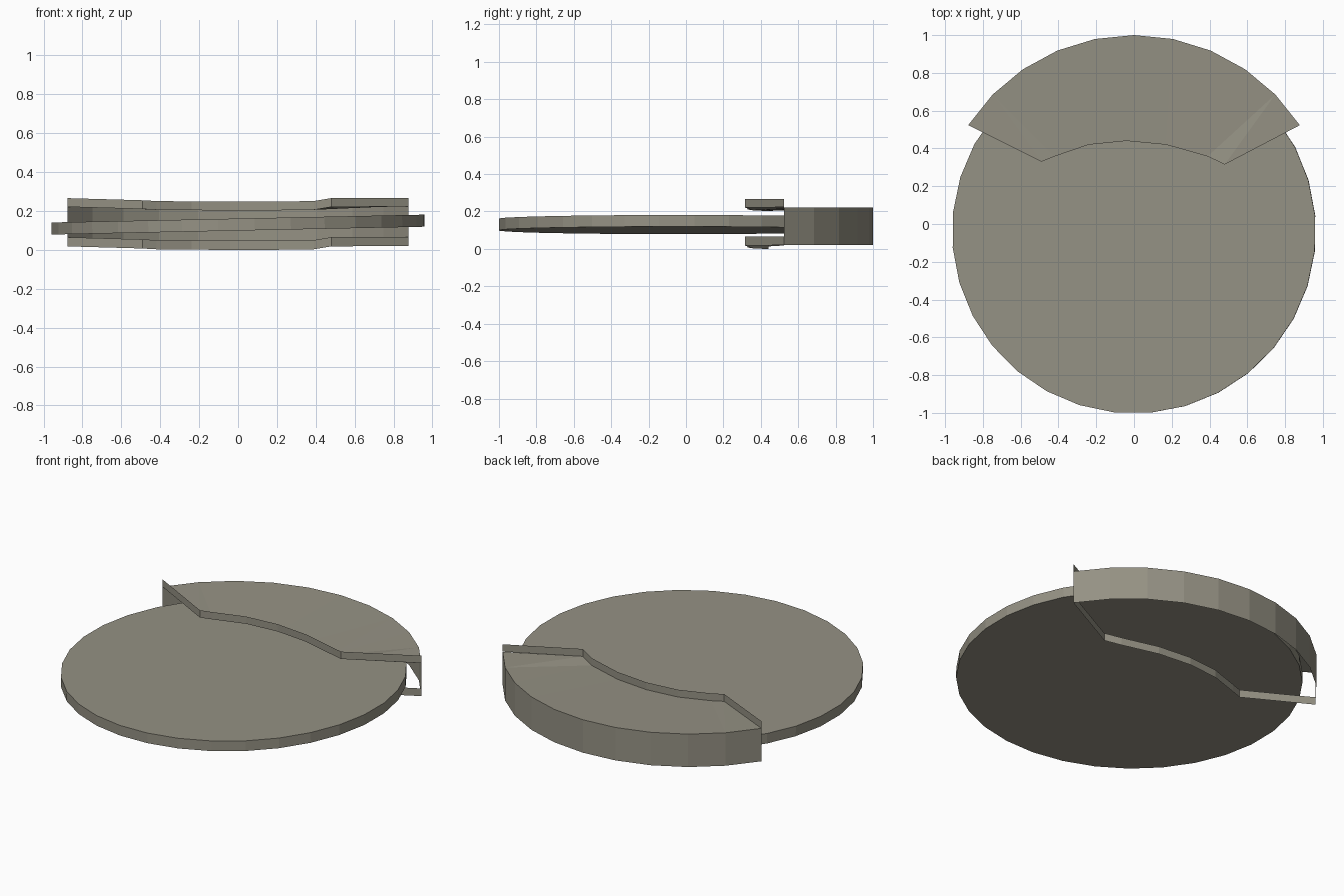
import bpy, bmesh, math
from mathutils import Matrix

if "Cube" in bpy.data.objects:
    bpy.data.objects.remove(bpy.data.objects["Cube"])

metal = bpy.data.materials.new("warm grey metal")
metal.diffuse_color = (0.30, 0.285, 0.23, 1)
metal.use_nodes = True
metal.node_tree.nodes["Principled BSDF"].inputs["Base Color"].default_value = metal.diffuse_color


def finish(name, bm):
    me = bpy.data.meshes.new(name)
    bm.to_mesh(me)
    bm.free()
    me.materials.append(metal)
    ob = bpy.data.objects.new(name, me)
    bpy.context.collection.objects.link(ob)
    return ob


def ribbon(name, path, low, high):
    """Open vertical sheet along path between two height lists."""
    bm = bmesh.new()
    a = [bm.verts.new((x, y, z)) for (x, y), z in zip(path, low)]
    b = [bm.verts.new((x, y, z)) for (x, y), z in zip(path, high)]
    for i in range(len(path) - 1):
        bm.faces.new((a[i], a[i + 1], b[i + 1], b[i]))
    return finish(name, bm)


# Slightly tilted round disc
bm = bmesh.new()
bmesh.ops.create_cone(bm, cap_ends=True, segments=32, radius1=0.963,
                      radius2=0.963, depth=0.062,
                      matrix=Matrix.Rotation(math.radians(5.1), 4, 'Z'))
disc = finish("disc", bm)
disc.location = (0, -0.04, 0.13)
disc.rotation_euler = (0, -0.021, 0)

# Outlines of the clamp housing, both running from right tip to left tip
outer = []
for i in range(11):
    t = math.radians(33 + 11.4 * i)
    outer.append((1.047 * math.cos(t), -0.047 + 1.047 * math.sin(t)))
inner = [outer[0], (0.48, 0.315), (0.39, 0.358), (0.17, 0.42), (-0.04, 0.44),
         (-0.24, 0.42), (-0.42, 0.358), (-0.49, 0.33), outer[-1]]

# Curved outer wall
ribbon("outer_wall", outer, [0.02] * 11, [0.222] * 11)

# Lips along the inner edge, above and below the disc
base = [0.02, 0.018, 0.003, 0.0, 0.0, 0.001, 0.003, 0.007, 0.018]
lip_low = [z + 0.203 for z in base]
ribbon("upper_lip", inner, lip_low, [z + 0.248 for z in base])
ribbon("lower_lip", inner, base, [z + 0.047 for z in base])

# Top plate, joining the wall to the foot of the upper lip
bm = bmesh.new()
ring = [bm.verts.new((x, y, 0.222)) for x, y in outer]
ring += [bm.verts.new((x, y, z)) for (x, y), z in
         list(zip(inner, lip_low))[-2:0:-1]]
face = bm.faces.new(ring)
bmesh.ops.triangulate(bm, faces=[face])
finish("top_plate", bm)
